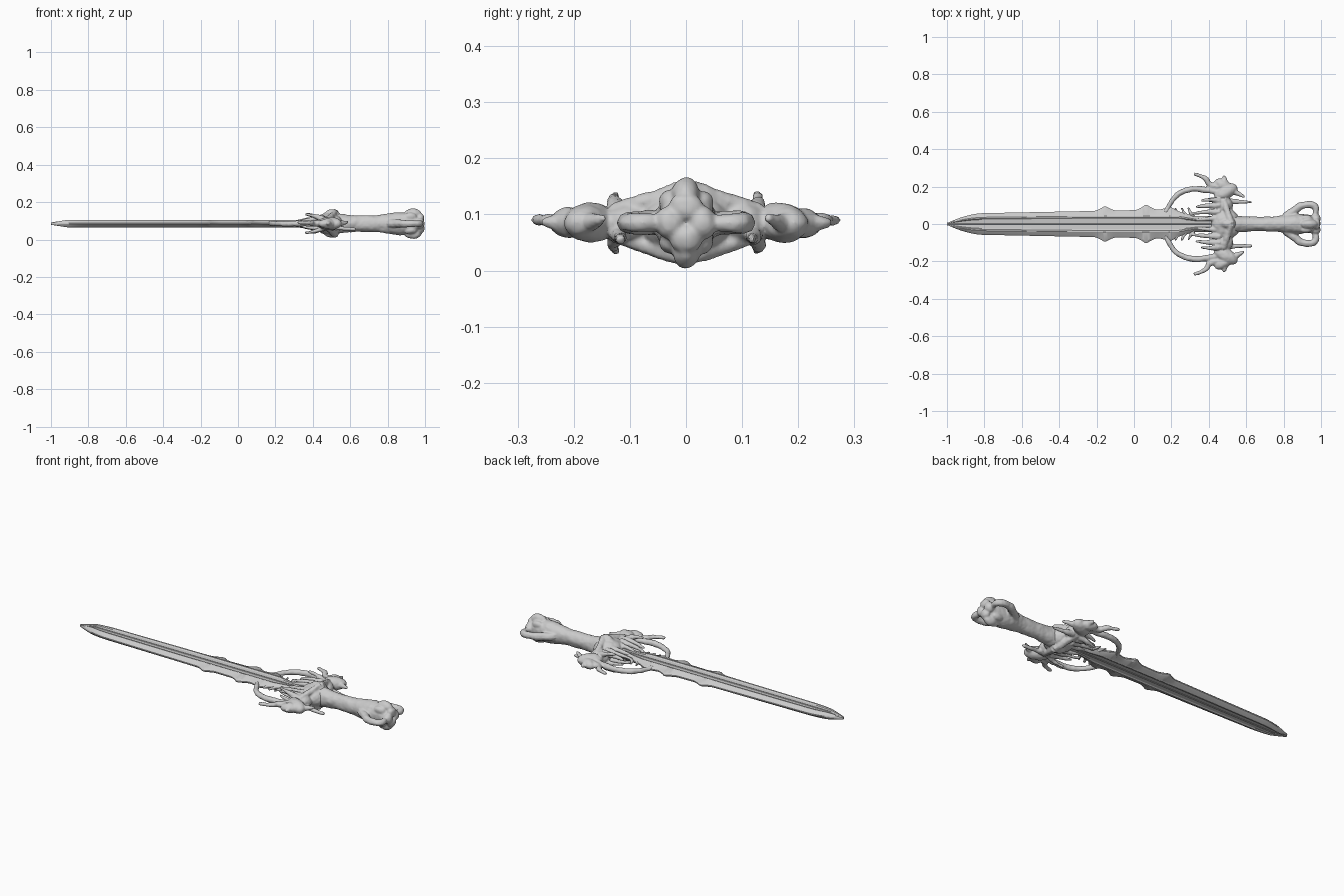
import bpy, bmesh, math
from mathutils import Matrix

if "Cube" in bpy.data.objects:
    bpy.data.objects.remove(bpy.data.objects["Cube"])

ZC = 0.085  # mid-plane height of the sword


def link(name, bm):
    me = bpy.data.meshes.new(name)
    bm.to_mesh(me)
    bm.free()
    for p in me.polygons:
        p.use_smooth = True
    ob = bpy.data.objects.new(name, me)
    bpy.context.scene.collection.objects.link(ob)
    return ob


def loft(bm, rings):
    """Bridge equal-length closed rings of points and cap the ends."""
    vs = [[bm.verts.new(p) for p in r] for r in rings]
    n = len(vs[0])
    for a, b in zip(vs, vs[1:]):
        for i in range(n):
            j = (i + 1) % n
            bm.faces.new((a[i], a[j], b[j], b[i]))
    bm.faces.new(vs[0][::-1])
    bm.faces.new(vs[-1])
    bmesh.ops.recalc_face_normals(bm, faces=bm.faces[:])


def lump(bm, x, y, z, rx, ry, rz, turn=0):
    m = Matrix.Translation((x, y, ZC + z)) @ Matrix.Rotation(turn, 4, 'Z') @ Matrix.Diagonal((rx, ry, rz, 1))
    bmesh.ops.create_icosphere(bm, subdivisions=3, radius=1, matrix=m)


def tube(bm, r0, r1, *pts):
    """Smooth tube through (x, y, z) points, tapering from r0 to r1."""
    cu = bpy.data.curves.new("path", 'CURVE')
    cu.dimensions = '3D'
    cu.bevel_depth = 1
    cu.bevel_resolution = 2
    cu.use_fill_caps = True
    s = cu.splines.new('NURBS')
    s.points.add(len(pts) - 1)
    for i, (p, (x, y, z)) in enumerate(zip(s.points, pts)):
        p.co = (x, y, ZC + z, 1)
        p.radius = r0 + (r1 - r0) * i / (len(pts) - 1)
    s.use_endpoint_u = True
    s.order_u = 3
    s.resolution_u = 8
    ob = bpy.data.objects.new("path", cu)
    bpy.context.scene.collection.objects.link(ob)
    me = bpy.data.meshes.new_from_object(ob.evaluated_get(bpy.context.evaluated_depsgraph_get()))
    bm.from_mesh(me)
    bpy.data.objects.remove(ob)
    bpy.data.meshes.remove(me)


def bone(name, bm, rough):
    """Fuse overlapping pieces into one lumpy bone surface."""
    ob = link(name, bm)
    r = ob.modifiers.new("fuse", 'REMESH')
    r.mode = 'VOXEL'
    r.voxel_size = .0045
    r.use_smooth_shade = True
    tex = bpy.data.textures.new(name + "_bumps", 'CLOUDS')
    tex.noise_scale = .045
    d = ob.modifiers.new("bumps", 'DISPLACE')
    d.texture = tex
    d.strength = rough
    ob.modifiers.new("soften", 'SMOOTH').iterations = 3


# Blade: ridged section lofted along x, rounded tip, three hooks towards the guard
def half_width(x):
    d = x + 1
    w = .004 + .054 * (1 - max(0, 1 - d / .2) ** 1.8) + .02 * max(0, d - .2)
    w -= .3 * min(max(0, x - .2), .13)
    return w + sum(h * max(0, 1 - abs(x - c) / .06) ** 1.5 for c, h in ((-.155, .027), (.065, .031), (.19, .015)))


rings = []
for i in range(146):
    x = -1 + i * .01
    w = half_width(x)
    t = min(.02, .006 + (x + 1) * .16)
    r = min(.042, w * .62)
    top = [(w, .003), (w * .88, .3 * t + .004), (r + .004, t * .85), (r, t), (r * .8, t), (r * .65, t * .78),
           (.003, t * .7), (0, t * .85)]
    half = top + [(-y, z) for y, z in top[-2::-1]]
    rings.append([(x, y, ZC + z) for y, z in half] + [(x, y, ZC - z) for y, z in half[::-1]])
bm = bmesh.new()
loft(bm, rings)
blade = link("blade", bm)
bpy.context.view_layer.objects.active = blade
blade.select_set(True)
bpy.ops.object.shade_smooth_by_angle(angle=math.radians(25))

# Guard: bony hub, side lobes, horns, arches and clutching fingers
bm = bmesh.new()
lump(bm, .49, 0, 0, .08, .085, .06)
lump(bm, .5, 0, 0, .06, .04, .078)
for s in (1, -1):
    lump(bm, .475, s * .1, 0, .055, .05, .038)
    lump(bm, .49, s * .17, 0, .07, .038, .036, s * .5)
    lump(bm, .475, s * .21, 0, .05, .03, .026, -s * .4)
    # arch joining the blade edge to the side lobe
    tube(bm, .013, .018, (.17, s * .06, 0), (.2, s * .14, 0), (.29, s * .19, 0), (.38, s * .185, 0), (.46, s * .17, 0))
    # outer horn and outer tip
    tube(bm, .022, .008, (.47, s * .2, 0), (.4, s * .2, 0), (.39, s * .25, .005), (.32, s * .268, .005))
    tube(bm, .026, .008, (.46, s * .2, 0), (.5, s * .235, 0), (.475, s * .255, 0))
    # rear spurs
    tube(bm, .018, .007, (.5, s * .12, -.02), (.55, s * .12, -.025), (.63, s * .116, -.03))
    tube(bm, .022, .006, (.52, s * .18, 0), (.555, s * .165, 0), (.59, s * .145, .01))
    # upper and lower thorns, ridges from hub to lobes
    for z in (1, -1):
        tube(bm, .018, .007, (.46, s * .12, z * .02), (.43, s * .135, z * .04), (.36, s * .125, z * .05))
        tube(bm, .02, .016, (.52, 0, z * .06), (.5, s * .06, z * .04), (.48, s * .13, z * .02))
    # fingers gripping the blade
    for y, x in ((.03, .33), (.065, .31), (.1, .33)):
        for z in (1, -1):
            tube(bm, .018, .006, (.46, s * y, z * .025), (.39, s * y, z * .026), (x, s * (y - .008), z * .012))
    # small teeth beside the blade root
    for x in (.23, .265, .3):
        tube(bm, .012, .005, (x + .02, s * .035, 0), (x, s * .06, 0), (x - .01, s * .088, 0))
bone("guard", bm, .009)

# Grip: long bone shaft flaring into a knuckled pommel with two side loops
shaft = ((.52, .05), (.57, .043), (.64, .038), (.7, .038), (.76, .041), (.81, .049), (.86, .056), (.95, .048), (.98, .03))
bm = bmesh.new()
N = 24
loft(bm, [[(x, a * math.cos(math.tau * i / N), ZC + (a + .006) * math.sin(math.tau * i / N)) for i in range(N)]
          for x, a in shaft])
for s in (1, -1):
    lump(bm, .935, 0, s * .045, .05, .026, .036)
    lump(bm, .975, 0, s * .028, .022, .03, .026)
    lump(bm, .972, s * .03, 0, .026, .026, .03)
    for z in (1, -1):
        lump(bm, .92, s * .03, z * .035, .035, .018, .022)
    tube(bm, .024, .015, (.81, s * .035, 0), (.87, s * .08, 0), (.89, s * .1, 0), (.96, s * .107, 0),
         (.98, s * .07, 0), (.96, s * .03, 0))
bone("grip", bm, .008)
